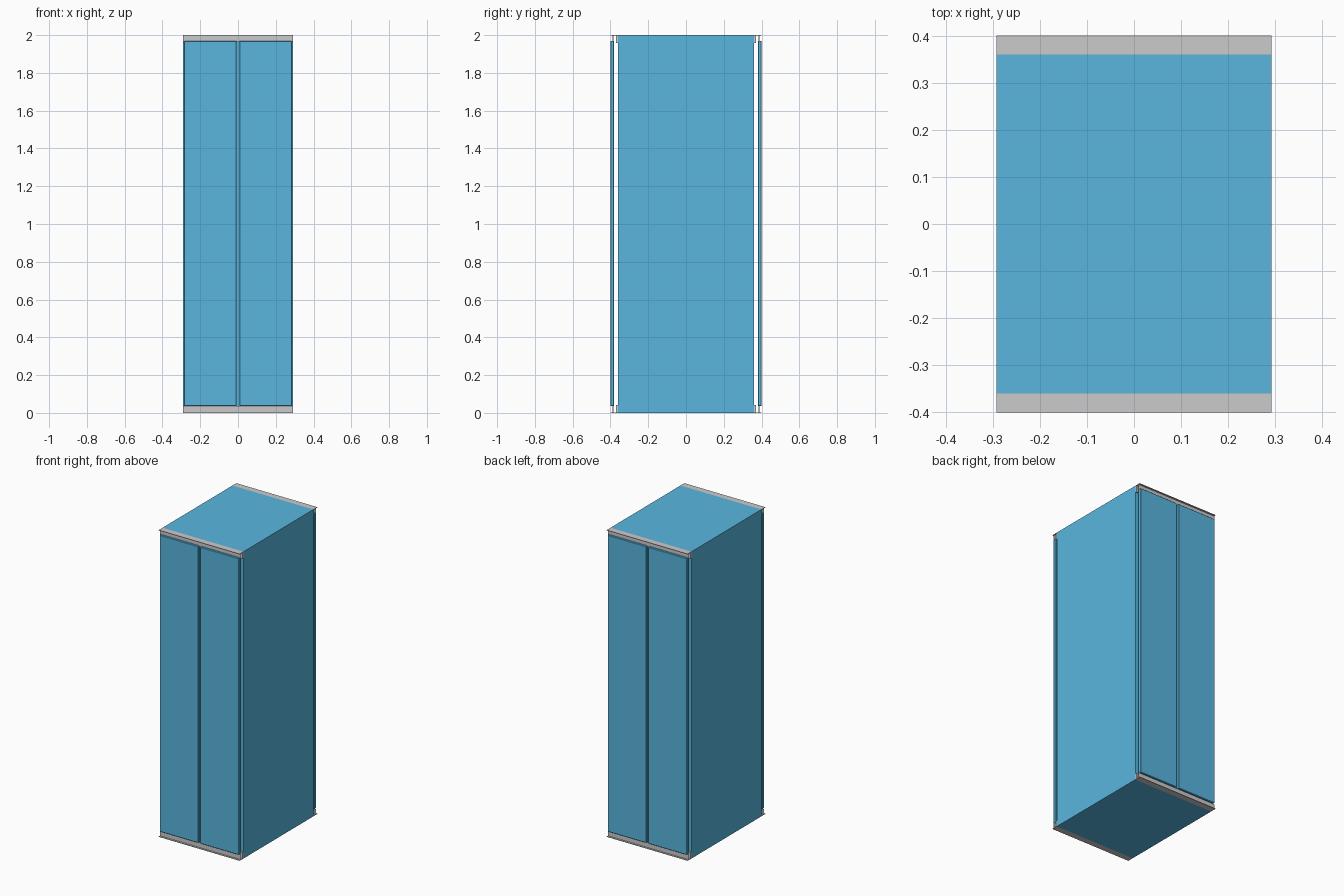
import bpy, bmesh
from mathutils import Vector

if "Cube" in bpy.data.objects:
    bpy.data.objects.remove(bpy.data.objects["Cube"])

blue = bpy.data.materials.new("blue_panel")
blue.diffuse_color = (0.10, 0.47, 0.74, 1)
blue.use_nodes = True
blue.node_tree.nodes["Principled BSDF"].inputs["Base Color"].default_value = blue.diffuse_color


def box(name, lo, hi, mat=None):
    """Axis-aligned box between two corners."""
    lo, hi = Vector(lo), Vector(hi)
    bm = bmesh.new()
    bmesh.ops.create_cube(bm, size=1)
    bmesh.ops.scale(bm, vec=hi - lo, verts=bm.verts)
    bmesh.ops.translate(bm, vec=(lo + hi) / 2, verts=bm.verts)
    return finish(name, bm, mat)


def finish(name, bm, mat=None):
    bmesh.ops.recalc_face_normals(bm, faces=bm.faces)
    me = bpy.data.meshes.new(name)
    bm.to_mesh(me)
    bm.free()
    ob = bpy.data.objects.new(name, me)
    bpy.context.collection.objects.link(ob)
    if mat:
        me.materials.append(mat)
    return ob


def rail(name, profile, half_width):
    """Profile in (y, z), extruded along x."""
    bm = bmesh.new()
    f = bm.faces.new([bm.verts.new((-half_width, y, z)) for y, z in profile])
    ext = bmesh.ops.extrude_face_region(bm, geom=[f])["geom"]
    bmesh.ops.translate(bm, vec=(2 * half_width, 0, 0),
                        verts=[v for v in ext if isinstance(v, bmesh.types.BMVert)])
    return finish(name, bm)


W = 0.292      # half width
BODY = 0.36    # half depth of body
DEPTH = 0.40   # half depth overall

# Blue cabinet body
box("cabinet_body", (-W, -BODY, 0), (W, BODY, 2), blue)

for s, end in ((-1, "front"), (1, "back")):
    # Pair of door leaves with slightly eased upright edges
    for k, side in ((-1, "left"), (1, "right")):
        xs, ys = sorted((k * 0.007, k * 0.285)), sorted((s * 0.38, s * DEPTH))
        door = box(f"{end}_door_{side}", (xs[0], ys[0], 0.036), (xs[1], ys[1], 1.97), blue)
        bev = door.modifiers.new("eased_edges", "BEVEL")
        bev.width = 0.003
        bev.segments = 1

    for top, level in ((False, "bottom"), (True, "top")):
        # Grey rail: thin flange with an upright web above or below the doors
        prof = [(BODY, 0), (DEPTH, 0), (DEPTH, 0.003), (0.388, 0.003),
                (0.388, 0.036), (0.384, 0.036), (0.384, 0.003), (BODY, 0.003)]
        rail(f"{end}_{level}_rail",
             [(s * y, 2 - z if top else z) for y, z in prof], W)
        # Small corner brackets against the body
        for k, side in ((-1, "left"), (1, "right")):
            xs, ys = sorted((k * 0.27, k * 0.29)), sorted((s * BODY, s * 0.37))
            zs = (1.957, 1.998) if top else (0.002, 0.043)
            box(f"{end}_{level}_bracket_{side}",
                (xs[0], ys[0], zs[0]), (xs[1], ys[1], zs[1]))
